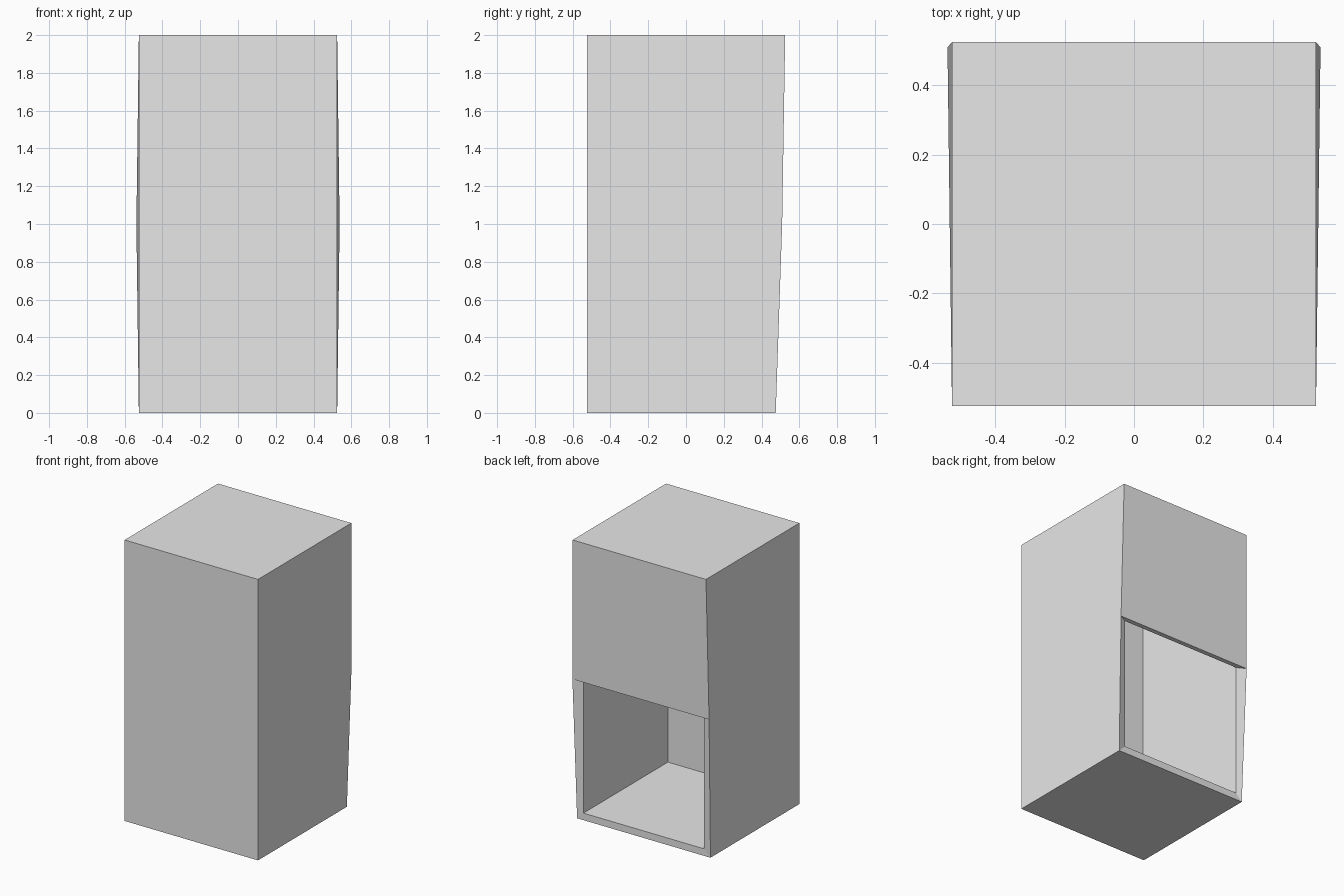
import bpy, bmesh

if "Cube" in bpy.data.objects:
    bpy.data.objects.remove(bpy.data.objects["Cube"])

# Open-backed hollow cabinet: thin shell, upper half of the back closed
INNER, WALL, HEIGHT = 0.475, 0.05, 2.0
OUTER = INNER + WALL

mat = bpy.data.materials.new("light grey")
mat.diffuse_color = (0.8, 0.8, 0.8, 1.0)
mat.use_nodes = True
mat.node_tree.nodes["Principled BSDF"].inputs["Base Color"].default_value = mat.diffuse_color

bm = bmesh.new()
corners = [(-1, -1), (1, -1), (1, 1), (-1, 1)]  # front left, front right, back right, back left


def outer_xy(sx, sy, level):
    """Outer skin corner; the free corners beside the opening splay a little."""
    if sy < 0 or level == 2:
        return sx * OUTER, sy * OUTER
    if level == 1:
        return sx * 0.538, 0.509
    return sx * OUTER, INNER


# Corner rings at the floor, the middle and the top
inner, outer = [], []
for level, (zi, zo) in enumerate([(WALL, 0), (1, 1), (HEIGHT - WALL, HEIGHT)]):
    inner.append([bm.verts.new((sx * INNER, sy * INNER, zi)) for sx, sy in corners])
    outer.append([bm.verts.new((*outer_xy(sx, sy, level), zo)) for sx, sy in corners])

# Walls (side 2 is the back, left open in the lower half)
for ring, flip in ((outer, False), (inner, True)):
    panels = [ring[0][::-1], ring[2][:]]
    for level in (0, 1):
        for i in range(4):
            if (level, i) != (0, 2):
                j = (i + 1) % 4
                panels.append([ring[level][i], ring[level][j],
                               ring[level + 1][j], ring[level + 1][i]])
    for p in panels:
        bm.faces.new(p[::-1] if flip else p)

# Rim joining both skins around the opening
loop = [(0, 2), (0, 3), (1, 3), (1, 2)]
for k in range(4):
    (a, i), (b, j) = loop[k], loop[(k + 1) % 4]
    bm.faces.new((outer[a][i], outer[b][j], inner[b][j], inner[a][i]))

bmesh.ops.recalc_face_normals(bm, faces=bm.faces)
mesh = bpy.data.meshes.new("cabinet_shell")
bm.to_mesh(mesh)
bm.free()
mesh.materials.append(mat)
bpy.context.collection.objects.link(bpy.data.objects.new("cabinet_shell", mesh))
